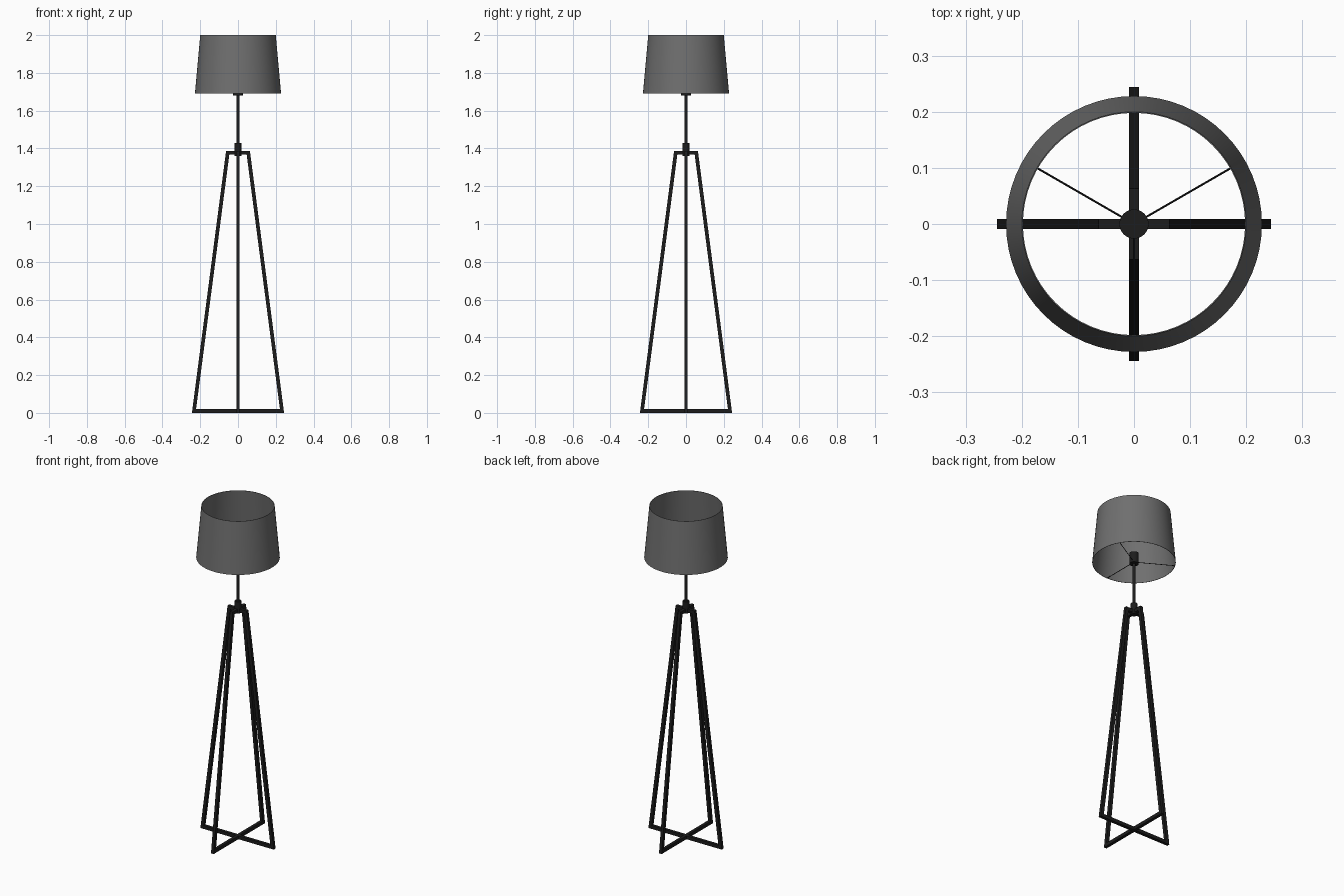
import bpy, bmesh
from math import radians, cos, sin
from mathutils import Vector

if "Cube" in bpy.data.objects:
    bpy.data.objects.remove(bpy.data.objects["Cube"])

black = bpy.data.materials.new("black_metal")
black.diffuse_color = (0.012, 0.012, 0.012, 1)
black.use_nodes = True
black.node_tree.nodes["Principled BSDF"].inputs["Base Color"].default_value = black.diffuse_color
grey = bpy.data.materials.new("grey_fabric")
grey.diffuse_color = (0.16, 0.16, 0.16, 1)
grey.use_nodes = True
grey.node_tree.nodes["Principled BSDF"].inputs["Base Color"].default_value = grey.diffuse_color


def finish(name, bm, mat, smooth=False):
    bmesh.ops.recalc_face_normals(bm, faces=bm.faces)
    me = bpy.data.meshes.new(name)
    bm.to_mesh(me)
    bm.free()
    ob = bpy.data.objects.new(name, me)
    bpy.context.collection.objects.link(ob)
    me.materials.append(mat)
    if smooth:
        bpy.ops.object.select_all(action='DESELECT')
        ob.select_set(True)
        bpy.context.view_layer.objects.active = ob
        bpy.ops.object.shade_smooth_by_angle(angle=radians(35))
    return ob


def lathe(name, profile, mat, steps=32):
    """Revolve an open or closed (radius, z) profile about z."""
    bm = bmesh.new()
    vs = [bm.verts.new((r, 0, z)) for r, z in profile]
    es = [bm.edges.new(p) for p in zip(vs, vs[1:])]
    bmesh.ops.spin(bm, geom=vs + es, cent=(0, 0, 0), axis=(0, 0, 1),
                   angle=radians(360), steps=steps)
    bmesh.ops.remove_doubles(bm, verts=bm.verts, dist=1e-5)
    return finish(name, bm, mat, True)


def cylinder(name, r, z0, z1):
    return lathe(name, [(0, z0), (r, z0), (r, z1), (0, z1)], black)


def leg_frame(name, angle):
    """Closed trapezoid of square bar standing in a vertical plane."""
    outer = [(-.244, 0), (.244, 0), (.063, 1.387), (-.063, 1.387)]
    inner = [(-.222, .02), (.222, .02), (.046, 1.367), (-.046, 1.367)]
    bm = bmesh.new()
    o = [bm.verts.new((x, -.009, z)) for x, z in outer]
    i = [bm.verts.new((x, -.009, z)) for x, z in inner]
    faces = [bm.faces.new((o[k], o[(k + 1) % 4], i[(k + 1) % 4], i[k]))
             for k in range(4)]
    ext = bmesh.ops.extrude_face_region(bm, geom=faces, use_keep_orig=True)
    moved = [g for g in ext["geom"] if isinstance(g, bmesh.types.BMVert)]
    bmesh.ops.translate(bm, verts=moved, vec=(0, .018, 0))
    ob = finish(name, bm, black)
    ob.rotation_euler.z = angle
    return ob


# Two crossed leg frames
leg_frame("leg_frame_x", 0)
leg_frame("leg_frame_y", radians(90))

# Hub, pole and bulb socket
cylinder("hub", .018, 1.36, 1.43)
cylinder("pole", .008, 1.42, 1.69)
cylinder("socket", .026, 1.68, 1.745)

# Three thin wires holding the shade
for n, a in enumerate((30, 150, 270)):
    d = Vector((cos(radians(a)), sin(radians(a)), 0))
    bm = bmesh.new()
    bmesh.ops.create_cone(bm, cap_ends=True, segments=8,
                          radius1=.0018, radius2=.0018, depth=.227)
    wire = finish(f"shade_wire_{n + 1}", bm, black, True)
    wire.rotation_euler = d.to_track_quat('Z', 'Y').to_euler()
    wire.location = d * .1135 + Vector((0, 0, 1.692))

# Tapered open shade with thin wall
lathe("lamp_shade", [(.228, 1.69), (.2, 2), (.198, 2), (.226, 1.69),
                     (.228, 1.69)], grey, 64)
